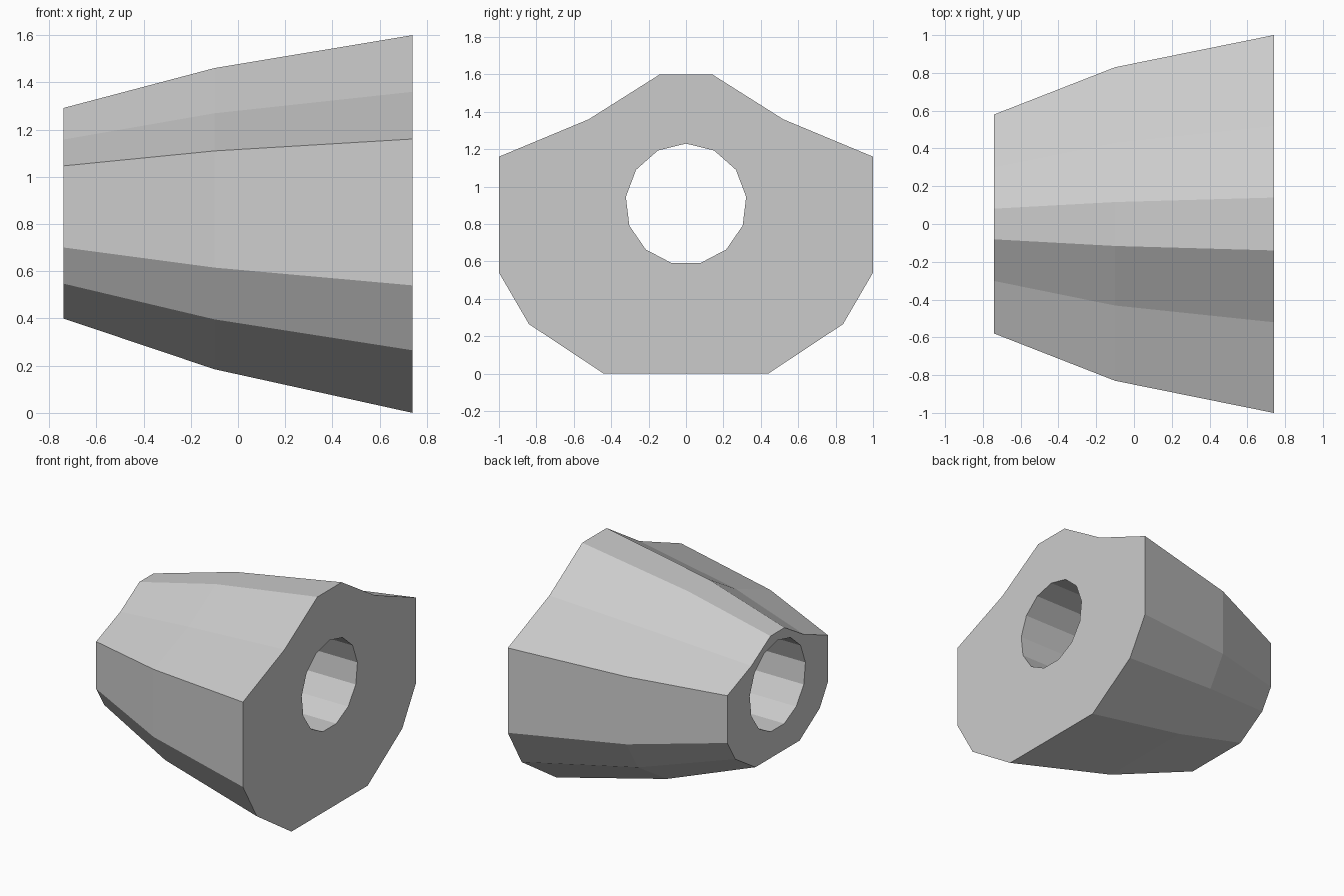
import bpy, bmesh, math

if "Cube" in bpy.data.objects:
    bpy.data.objects.remove(bpy.data.objects["Cube"])

# Half outline of the wide end (y, z), bottom to top
half = [(0.44, 0.0), (0.84, 0.265), (1.0, 0.54), (1.0, 1.16), (0.52, 1.36), (0.14, 1.6)]
outline = half + [(-y, z) for y, z in reversed(half)]

# Stations along x: (x, y scale, z scale, z offset)
stations = [(-0.74, 0.58, 0.557, 0.4), (-0.10, 0.83, 0.797, 0.185), (0.74, 1.0, 1.0, 0.0)]

# Round bore: sides, radius, centre height
SIDES, RADIUS, CENTRE = 13, 0.324, 0.906
circle = [(RADIUS * math.sin(2 * math.pi * i / SIDES),
           CENTRE + RADIUS * math.cos(2 * math.pi * i / SIDES)) for i in range(SIDES)]

bm = bmesh.new()


def ring(x, points):
    return [bm.verts.new((x, y, z)) for y, z in points]


def bridge(a, b):
    n = len(a)
    for i in range(n):
        j = (i + 1) % n
        bm.faces.new((a[i], a[j], b[j], b[i]))


def loop_edges(loop):
    return [bm.edges.get((loop[i - 1], loop[i])) for i in range(len(loop))]


# Tapered outer shell
shell = [ring(x, [(y * sy, z * sz + oz) for y, z in outline]) for x, sy, sz, oz in stations]
bridge(shell[0], shell[1])
bridge(shell[1], shell[2])

# Straight bore wall
bore = [ring(x, circle) for x in (stations[0][0], stations[-1][0])]
bridge(bore[0], bore[1])

# End faces around the bore
for outer, inner in ((shell[0], bore[0]), (shell[-1], bore[1])):
    bmesh.ops.triangle_fill(bm, edges=loop_edges(outer) + loop_edges(inner), use_beauty=True)

bmesh.ops.recalc_face_normals(bm, faces=bm.faces[:])
mesh = bpy.data.meshes.new("tapered_sleeve")
bm.to_mesh(mesh)
bm.free()

# Plain grey finish
grey = bpy.data.materials.new("light grey")
grey.diffuse_color = (0.6, 0.6, 0.6, 1.0)
grey.use_nodes = True
grey.node_tree.nodes["Principled BSDF"].inputs["Base Color"].default_value = grey.diffuse_color
mesh.materials.append(grey)

sleeve = bpy.data.objects.new("tapered_sleeve", mesh)
bpy.context.collection.objects.link(sleeve)
